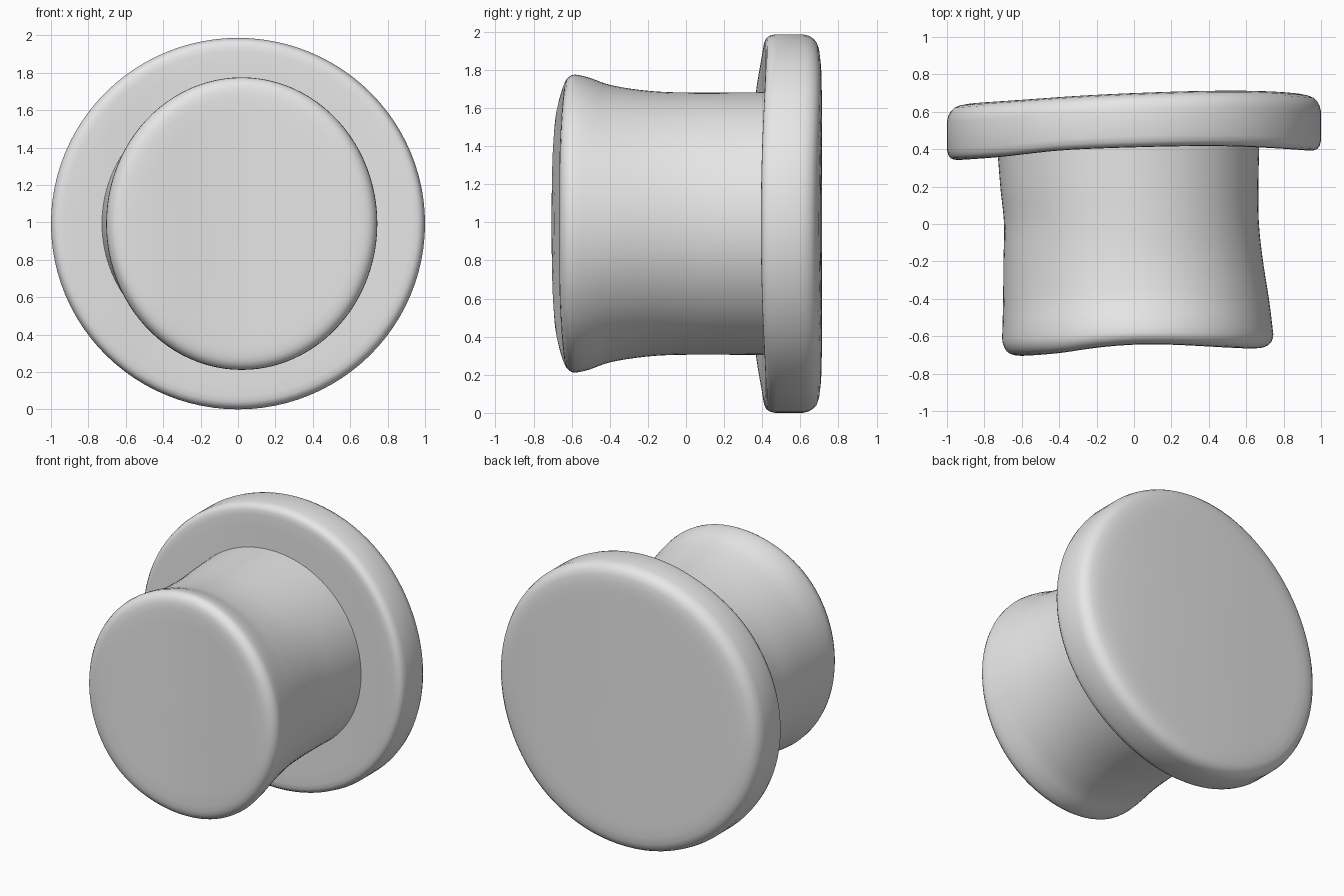
import bpy, bmesh, math

cube = bpy.data.objects.get("Cube")
if cube:
    bpy.data.objects.remove(cube, do_unlink=True)

grey = bpy.data.materials.new("plain_grey")
grey.use_nodes = True
colour = (0.8, 0.8, 0.8, 1)
grey.diffuse_color = colour
grey.node_tree.nodes["Principled BSDF"].inputs["Base Color"].default_value = colour

SEGMENTS = 96
MID_Z = 0.993


def smooth_curve(points):
    """Return a smooth function through (position, value) points."""
    n = len(points)

    def slope(i):
        a, b = points[max(i - 1, 0)], points[min(i + 1, n - 1)]
        return (b[1] - a[1]) / (b[0] - a[0])

    def f(x):
        x = min(max(x, points[0][0]), points[-1][0])
        i = 0
        while i < n - 2 and x > points[i + 1][0]:
            i += 1
        (x0, v0), (x1, v1) = points[i], points[i + 1]
        h = x1 - x0
        t = (x - x0) / h
        s = 1 - t
        return (v0 * s * s * (1 + 2 * t) + v1 * t * t * (3 - 2 * t)
                + h * t * s * (slope(i) * s - slope(i + 1) * t))
    return f


def loft(name, rings):
    """Skin closed rings given as (centre_x, radius_x, radius_z, depth function of x)."""
    bm = bmesh.new()
    loops = []
    for cx, rx, rz, depth in rings:
        loop = []
        for k in range(SEGMENTS):
            a = math.tau * k / SEGMENTS
            x = cx + rx * math.cos(a)
            loop.append(bm.verts.new((x, depth(x), MID_Z + rz * math.sin(a))))
        loops.append(loop)
    for a, b in zip(loops, loops[1:]):
        for k in range(SEGMENTS):
            j = (k + 1) % SEGMENTS
            bm.faces.new((a[k], a[j], b[j], b[k]))
    bm.faces.new(loops[0])
    bm.faces.new(loops[-1])
    bmesh.ops.recalc_face_normals(bm, faces=bm.faces)
    for face in bm.faces:
        face.smooth = True
    mesh = bpy.data.meshes.new(name)
    bm.to_mesh(mesh)
    bm.free()
    mesh.materials.append(grey)
    obj = bpy.data.objects.new(name, mesh)
    bpy.context.collection.objects.link(obj)
    return obj


# Wide back flange: a gently warped disc with a rounded rim
flange_front = smooth_curve([(-1, .338), (-.73, .357), (-.4, .393), (0, .41),
                             (.4, .417), (.67, .41), (1, .388)])
flange_back = smooth_curve([(-1, .637), (-.6, .664), (-.3, .685), (0, .70),
                            (.4, .712), (.7, .71), (1, .69)])


def flange_ring(scale, t):
    return (0, scale, MID_Z * scale,
            lambda x: flange_front(x) * (1 - t) + flange_back(x) * t)


inner = [.02, .15, .3, .45, .6, .75]
rim = [(.85, 0), (.93, 0), (.96, .01), (.98, .04), (.993, .1), (1, .2),
       (1, .45), (1, .7), (.993, .8), (.98, .88), (.96, .94), (.93, .975), (.88, .995)]
loft("back_flange", [flange_ring(s, 0) for s in inner]
     + [flange_ring(s, t) for s, t in rim]
     + [flange_ring(s, 1) for s in reversed(inner + [.82])])

# Waisted plug: flares toward a rounded, slightly wavy front face
left = smooth_curve([(-.58, -.705), (-.4, -.70), (-.2, -.698), (0, -.695), (.2, -.715), (.5, -.738)])
right = smooth_curve([(-.58, .745), (-.4, .722), (-.2, .69), (0, .668), (.2, .665), (.5, .672)])
height = smooth_curve([(-.58, .782), (-.52, .770), (-.4, .728), (-.2, .697), (0, .688), (.5, .69)])
warp_amount = smooth_curve([(-.645, 1), (-.58, .5), (-.4, .2), (-.2, 0), (.5, 0)])
face_wave = smooth_curve([(-.75, -.06), (-.6, -.06), (-.4, -.045), (-.2, -.016), (0, 0),
                          (.2, 0), (.4, -.01), (.6, -.02), (.75, -.02)])


def plug_ring(y, scale=1):
    lo, hi, w = left(y), right(y), warp_amount(y)
    return ((lo + hi) / 2, (hi - lo) / 2 * scale, height(y) * scale,
            lambda x: y + w * face_wave(x))


sides = [.5 - 1.08 * i / 30 for i in range(31)]
corner = [(-.598, .997), (-.614, .986), (-.628, .967), (-.637, .942), (-.642, .91), (-.645, .86)]
loft("front_plug", [plug_ring(y) for y in sides]
     + [plug_ring(y, s) for y, s in corner]
     + [plug_ring(-.645, s) for s in reversed(inner)])
